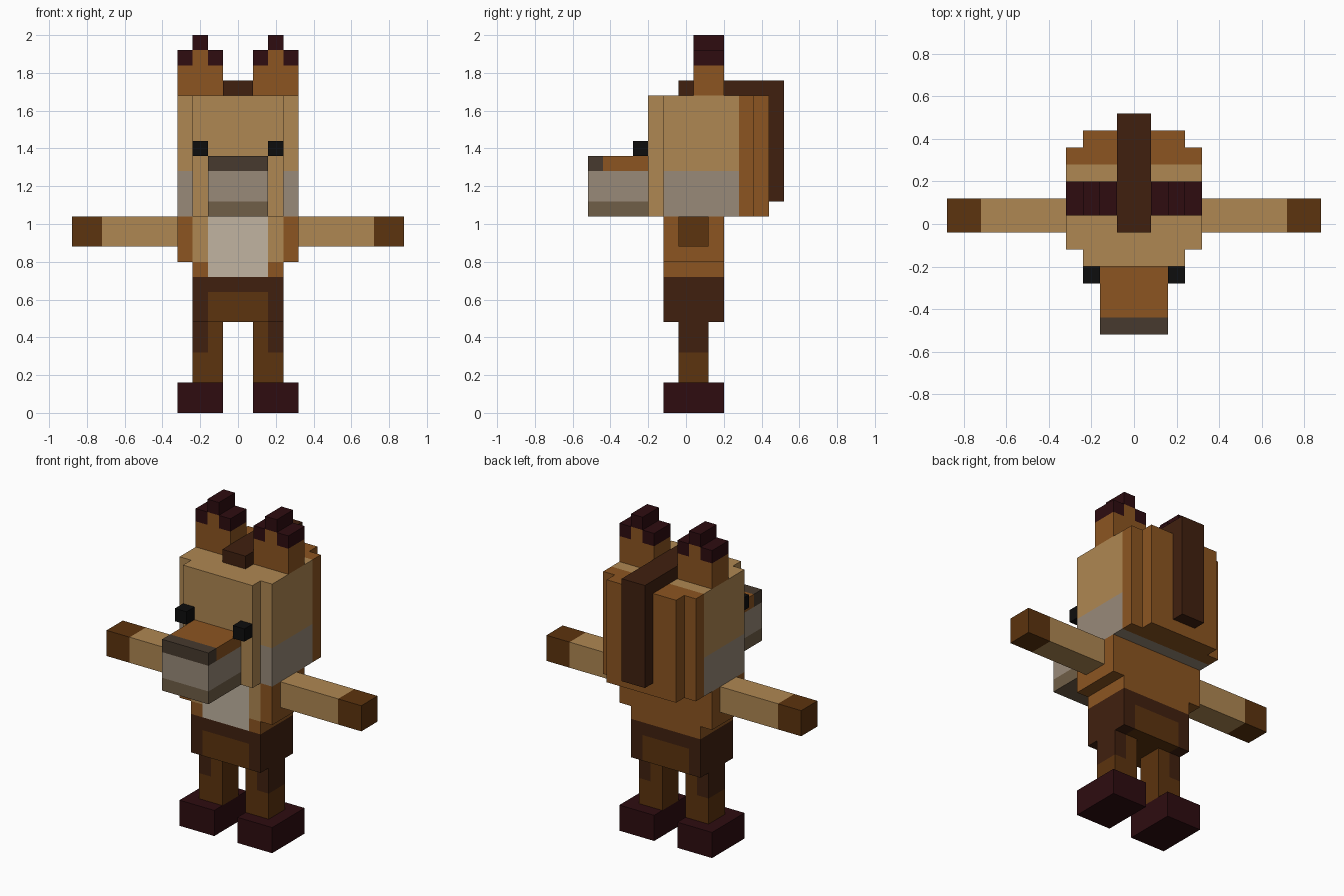
import bpy
import bmesh
from mathutils import Vector

U = 0.08  # one block of the grid the figure is built on

cube = bpy.data.objects.get("Cube")
if cube:
    bpy.data.objects.remove(cube, do_unlink=True)


def linear(hex_code):
    out = []
    for i in range(0, 6, 2):
        c = int(hex_code[i:i + 2], 16) / 255
        out.append(c / 12.92 if c <= 0.04045 else ((c + 0.055) / 1.055) ** 2.4)
    return (*out, 1.0)


def material(name, hex_code):
    mat = bpy.data.materials.new(name)
    mat.use_nodes = True
    mat.diffuse_color = linear(hex_code)
    bsdf = mat.node_tree.nodes["Principled BSDF"]
    bsdf.inputs["Base Color"].default_value = linear(hex_code)
    bsdf.inputs["Roughness"].default_value = 1.0
    return mat


tan = material("tan", "AF8752")
brown = material("brown", "8C5521")
mane_brown = material("dark_brown", "40200F")
mid_brown = material("mid_brown", "5C330E")
maroon = material("maroon", "2E0C10")
black = material("black", "0D0D0D")
grey = material("warm_grey", "998A79")
dark_grey = material("dark_grey", "473A2E")
taupe = material("taupe", "705E47")
cream = material("cream", "C1B4A1")


def prism(name, profile, axis, lo, hi, rule, cuts=(), side=1):
    """Extrude a profile along an axis, slice it at the cuts, colour faces by rule."""
    bm = bmesh.new()

    def point(a, b, h):
        p = [a, b]
        p.insert("xyz".index(axis), h)
        return Vector(p)

    base = bm.faces.new([bm.verts.new(point(a, b, lo)) for a, b in profile])
    new = bmesh.ops.extrude_face_region(bm, geom=[base])["geom"]
    moved = [v for v in new if isinstance(v, bmesh.types.BMVert)]
    bmesh.ops.translate(bm, verts=moved, vec=point(0, 0, hi - lo))
    for cut_axis, value in cuts:
        normal = Vector([float(a == cut_axis) for a in "xyz"])
        bmesh.ops.bisect_plane(bm, geom=bm.verts[:] + bm.edges[:] + bm.faces[:],
                               plane_co=normal * value, plane_no=normal)
    mats = []
    for f in bm.faces:
        mat = rule(f.calc_center_median()) if callable(rule) else rule
        if mat not in mats:
            mats.append(mat)
        f.material_index = mats.index(mat)
    for v in bm.verts:
        v.co = Vector((v.co.x * side, v.co.y, v.co.z)) * U
    bmesh.ops.recalc_face_normals(bm, faces=bm.faces[:])
    mesh = bpy.data.meshes.new(name)
    bm.to_mesh(mesh)
    bm.free()
    for mat in mats:
        mesh.materials.append(mat)
    obj = bpy.data.objects.new(name, mesh)
    bpy.context.collection.objects.link(obj)
    return obj


def block(name, x, y, z, rule, cuts=(), side=1):
    rect = [(x[0], y[0]), (x[1], y[0]), (x[1], y[1]), (x[0], y[1])]
    return prism(name, rect, "z", z[0], z[1], rule, cuts, side)


# Colour rules
def head_rule(c):
    if c.y > 3.5:
        return brown
    return grey if c.z < 16 else tan


def snout_rule(c):
    if c.z > 16:
        return dark_grey if c.y < -5.5 else brown
    return taupe if c.z < 14 else grey


def torso_rule(c):
    if c.y > -1.4 or abs(c.x) > 3:
        return brown
    if abs(c.x) < 2:
        return cream
    return tan if c.z > 10 else brown


def shorts_rule(c):
    return mid_brown if abs(c.x) < 2 and c.z < 8 else mane_brown


def leg_rule(c):
    return mane_brown if c.x > 2 and c.z > 4 else mid_brown


def arm_rule(c):
    return mid_brown if c.x > 9 else tan


# Head, with a stepped back and a raised face
head = [(-4, -1.5), (4, -1.5), (4, 4.5), (3, 4.5), (3, 5.5),
        (-3, 5.5), (-3, 4.5), (-4, 4.5)]
prism("head", head, "z", 13, 21, head_rule, [("y", 3.5), ("z", 16)])
block("face", (-3, 3), (-2.5, -1.5), (13, 21), tan)
block("snout", (-2, 2), (-6.5, -2.5), (13, 17), snout_rule,
      [("z", 14), ("z", 16), ("y", -5.5)])

# Mane running over the crown and down the back
mane = [(-0.5, 21), (5.5, 21), (5.5, 14), (6.5, 14), (6.5, 22), (-0.5, 22)]
prism("mane", mane, "x", -1, 1, mane_brown)

# Torso and shorts
block("chest", (-4, 4), (-1.5, 2.5), (10, 13), torso_rule,
      [("x", v) for v in (-3, -2, 2, 3)])
block("waist", (-3, 3), (-1.5, 2.5), (9, 10), torso_rule, [("x", -2), ("x", 2)])
block("shorts", (-3, 3), (-1.5, 2.5), (6, 9), shorts_rule,
      [("x", -2), ("x", 2), ("z", 8)])

# Paired parts
ear = [(1, 21), (4, 21), (4, 23), (3, 23), (3, 24), (2, 24), (2, 23), (1, 23)]
for label, s in (("left", 1), ("right", -1)):
    prism(label + "_ear", ear, "y", 0.5, 2.5, brown, side=s)
    for tip, x, z in (("inner", 1, 23), ("middle", 2, 24), ("outer", 3, 23)):
        block(f"{label}_ear_{tip}_tip", (x, x + 1), (0.5, 2.5), (z, z + 1),
              maroon, side=s)
    block(label + "_eye", (2, 3), (-3.5, -2.5), (17, 18), black, side=s)
    block(label + "_arm", (4, 11), (-0.5, 1.5), (11, 13), arm_rule,
          [("x", 9)], s)
    block(label + "_leg", (1, 3), (-0.5, 1.5), (2, 6), leg_rule,
          [("x", 2), ("z", 4)], s)
    block(label + "_foot", (1, 4), (-1.5, 2.5), (0, 2), maroon, side=s)
